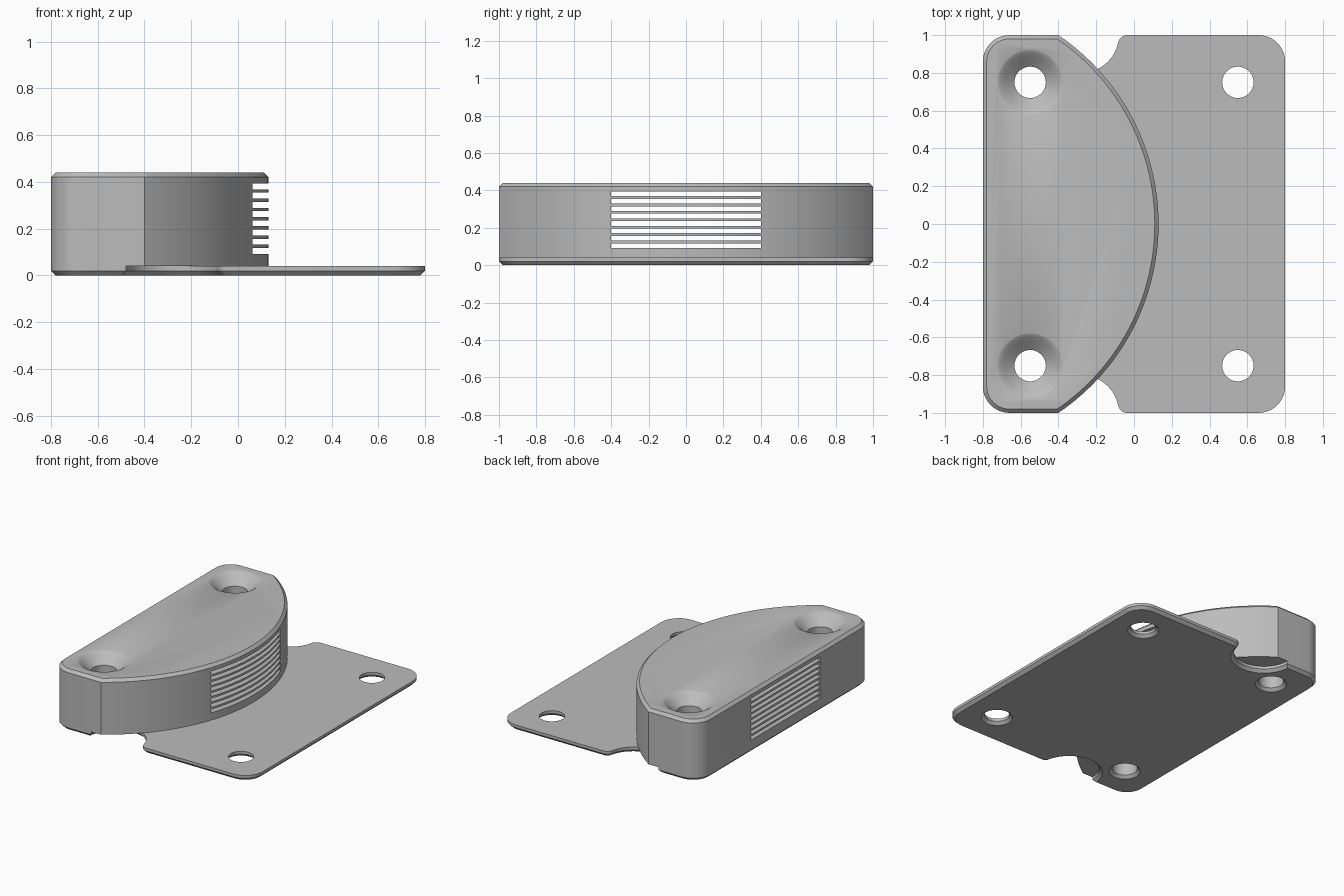
import bpy, bmesh
from math import sin, cos, pi, radians, atan2, sqrt
from mathutils import Vector

cube = bpy.data.objects.get("Cube")
if cube:
    bpy.data.objects.remove(cube, do_unlink=True)

grey = bpy.data.materials.new("matte_grey")
grey.use_nodes = True
grey.diffuse_color = (0.5, 0.5, 0.5, 1)
grey.node_tree.nodes["Principled BSDF"].inputs["Base Color"].default_value = (0.5, 0.5, 0.5, 1)


def arc(cx, cy, r, a0, a1, n):
    """Points on an arc, angles in degrees."""
    angles = [radians(a0 + (a1 - a0) * i / n) for i in range(n + 1)]
    return [(cx + r * cos(a), cy + r * sin(a)) for a in angles]


def mirror_y(points):
    """Close a lower half outline with its mirrored upper half."""
    return points + [(x, -y) for x, y in reversed(points) if abs(y) > 1e-6]


def inset(points, d):
    """Move a counter-clockwise outline inwards by d with mitred corners."""
    pts = [Vector(p) for p in points]
    out = []
    for i, p in enumerate(pts):
        e0 = (p - pts[i - 1]).normalized()
        e1 = (pts[(i + 1) % len(pts)] - p).normalized()
        n0, n1 = Vector((-e0.y, e0.x)), Vector((-e1.y, e1.x))
        out.append(p + (n0 + n1) * d / (1 + n0.dot(n1)))
    return out


def make_object(name, bm):
    bmesh.ops.recalc_face_normals(bm, faces=bm.faces)
    mesh = bpy.data.meshes.new(name)
    bm.to_mesh(mesh)
    bm.free()
    mesh.materials.append(grey)
    obj = bpy.data.objects.new(name, mesh)
    bpy.context.collection.objects.link(obj)
    return obj


def loft(bm, rings):
    """Skin closed rings of equal length and cap both ends."""
    loops = [[bm.verts.new(p) for p in ring] for ring in rings]
    n = len(loops[0])
    for a, b in zip(loops, loops[1:]):
        for i in range(n):
            j = (i + 1) % n
            bm.faces.new((a[i], a[j], b[j], b[i]))
    bm.faces.new(loops[0][::-1])
    bm.faces.new(loops[-1])


def slab(name, outline, levels):
    """Solid from an outline; levels are (height, inset) pairs."""
    bm = bmesh.new()
    loft(bm, [[(x, y, z) for x, y in (inset(outline, d) if d else outline)]
              for z, d in levels])
    return make_object(name, bm)


def cut(obj, cutters):
    for c in cutters:
        c.hide_render = True
        mod = obj.modifiers.new("cut", 'BOOLEAN')
        mod.operation = 'DIFFERENCE'
        mod.solver = 'EXACT'
        mod.object = c
    graph = bpy.context.evaluated_depsgraph_get()
    mesh = bpy.data.meshes.new_from_object(obj.evaluated_get(graph))
    obj.modifiers.clear()
    obj.data = mesh


# Base plate: rounded rectangle with a round bite out of each end
BITE_X, BITE_R, FILLET = -0.28, 0.2, 0.05
reach = sqrt((BITE_R + FILLET) ** 2 - FILLET ** 2)
touch = math_angle = atan2(FILLET, reach) * 180 / pi
plate_half = arc(-0.66, -0.86, 0.14, 180, 270, 10)
plate_half += arc(BITE_X, -1, BITE_R, 180, touch, 24)
plate_half += arc(BITE_X + reach, -1 + FILLET, FILLET, 180 + touch, 270, 8)[1:]
plate_half += arc(0.66, -0.86, 0.14, 270, 360, 10)
plate = slab("base_plate", mirror_y(plate_half), [(0, 0.02), (0.02, 0), (0.04, 0)])

# Housing: straight back, rounded back corners, bowed front
BOW_X, BOW_R = -1.078, 1.208
sweep = atan2(1, -0.4 - BOW_X) * 180 / pi
housing_half = arc(-0.66, -0.86, 0.14, 180, 270, 10)
housing_half += arc(BOW_X, 0, BOW_R, -sweep, 0, 32)
housing = slab("housing", mirror_y(housing_half), [(0.04, 0), (0.42, 0), (0.44, 0.02)])

# Screw hole cutters: chamfered below, flared at the housing top
HOLE = [(0.113, -0.01), (0.083, 0.02), (0.083, 0.37), (0.13, 0.408),
        (0.152, 0.428), (0.168, 0.438), (0.185, 0.446)]
holes = []
for x in (-0.55, 0.55):
    for y in (-0.75, 0.75):
        bm = bmesh.new()
        loft(bm, [[(px, py, z) for px, py in arc(x, y, r, 0, 360, 48)[:-1]]
                  for r, z in HOLE])
        holes.append(make_object("hole_cutter", bm))

# Vent slot cutters running right through the housing
bm = bmesh.new()
for i in range(8):
    z = 0.092 + 0.0395 * i
    loft(bm, [[(-1, -0.4, h), (1, -0.4, h), (1, 0.4, h), (-1, 0.4, h)]
              for h in (z, z + 0.025)])
vents = make_object("vent_cutter", bm)

cut(plate, holes)
cut(housing, holes[:2] + [vents])
for c in holes + [vents]:
    bpy.data.objects.remove(c, do_unlink=True)

# Smooth curved walls, keep the chamfers crisp
for obj in (plate, housing):
    bpy.ops.object.select_all(action='DESELECT')
    obj.select_set(True)
    bpy.context.view_layer.objects.active = obj
    bpy.ops.object.shade_smooth_by_angle(angle=radians(30))
